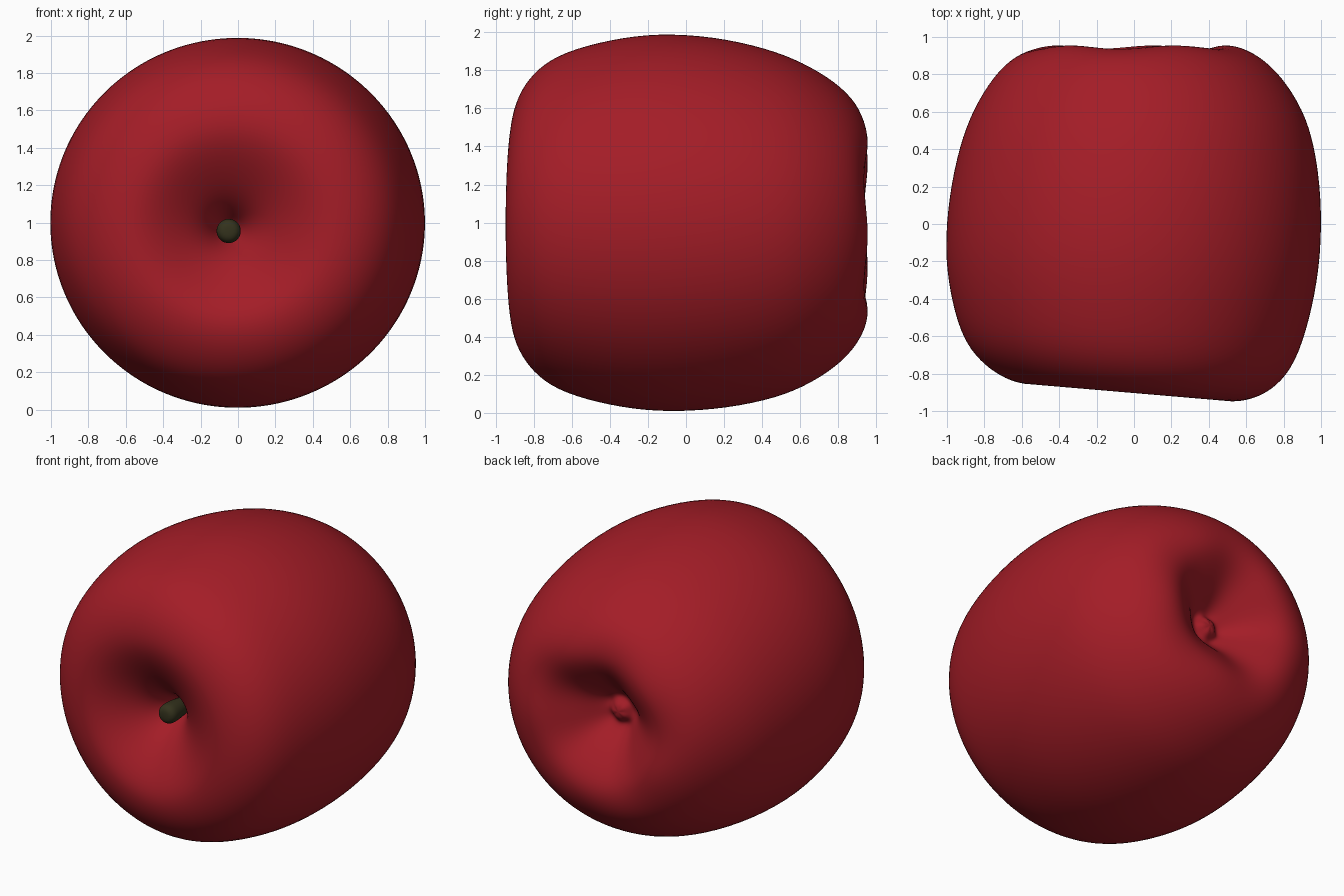
import bpy, bmesh, math
from mathutils import Vector

cube = bpy.data.objects.get("Cube")
if cube:
    bpy.data.objects.remove(cube)


def make_material(name, color):
    mat = bpy.data.materials.new(name)
    mat.use_nodes = True
    mat.diffuse_color = color
    mat.node_tree.nodes["Principled BSDF"].inputs["Base Color"].default_value = color
    return mat


def revolve(name, profile, segments, place, mat):
    """Spin (radius, y) points about the y axis; place() shapes each point."""
    bm = bmesh.new()
    rings = []
    for r, y in profile:
        if r == 0:
            rings.append([bm.verts.new(place(0, y, 0))] * segments)
        else:
            rings.append([bm.verts.new(place(r, y, math.tau * i / segments))
                          for i in range(segments)])
    for a, b in zip(rings, rings[1:]):
        for i in range(segments):
            j = (i + 1) % segments
            corners = dict.fromkeys((a[i], b[i], b[j], a[j]))
            bm.faces.new(list(corners))
    bmesh.ops.recalc_face_normals(bm, faces=bm.faces)
    mesh = bpy.data.meshes.new(name)
    bm.to_mesh(mesh)
    bm.free()
    mesh.shade_smooth()
    mesh.materials.append(mat)
    obj = bpy.data.objects.new(name, mesh)
    bpy.context.collection.objects.link(obj)
    sub = obj.modifiers.new("Smooth", 'SUBSURF')
    sub.levels = sub.render_levels = 2
    return obj


red = make_material("apple red", (0.37, 0.012, 0.02, 1))
brown = make_material("stem brown", (0.034, 0.032, 0.012, 1))

# Fruit lying on its side: stem hollow in front, blossom hollow behind
fruit_profile = [
    (0, -.5), (.05, -.52), (.08, -.58), (.13, -.66), (.2, -.735), (.3, -.81),
    (.4, -.87), (.5, -.905), (.6, -.9), (.71, -.86), (.82, -.775), (.905, -.64),
    (.97, -.4), (1.005, -.15), (.99, .15), (.935, .42), (.865, .61), (.755, .79),
    (.64, .9), (.52, .95), (.41, .945), (.3, .875), (.2, .79), (.12, .69),
    (.08, .68), (.05, .72), (0, .73)]


def place_fruit(r, y, angle):
    x, z = r * math.cos(angle), r * math.sin(angle)
    wobble = 1 + .005 * math.cos(2 * angle)
    x, z = x * wobble, z * wobble
    if y < 0:
        # Front rim leans out on one side, and the stem hollow sits off centre
        inner = max(0, 1 - r / .7)
        front = min(1, -y / .8)
        y -= .085 * x * front
        x -= .03 * front * (1 - inner) + .05 * inner
        z -= .04 * inner
    else:
        # Gentle lobes around the blossom hollow
        back = min(1, y / .6)
        if r < .6:
            y += .011 * math.sin(r / .8 * math.pi) * math.cos(5 * angle + .6)
        x = x * (1 + .02 * back) + .025 * back * min(1, r)
        z -= .015 * back * min(1, r)
    return Vector((x, y, 1 + z))


revolve("apple_body", fruit_profile, 40, place_fruit, red)

# Short rounded stem in the front hollow
stem_profile = [(0, -.72), (.045, -.715), (.068, -.69), (.069, -.64), (.055, -.5), (0, -.45)]
revolve("stem", stem_profile, 12,
        lambda r, y, a: Vector((r * math.cos(a) - .05, y, .955 + r * math.sin(a))), brown)
